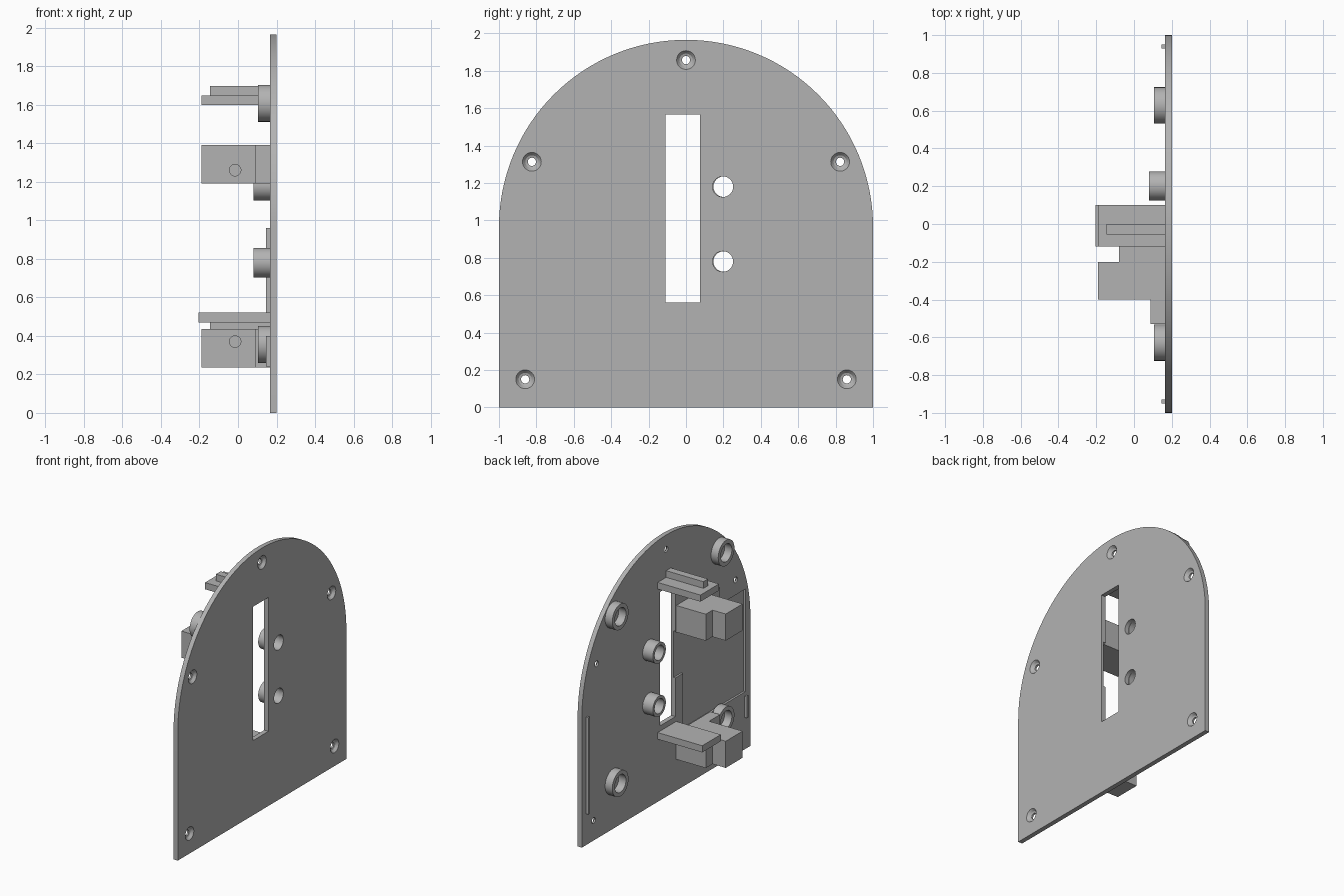
import bpy, bmesh, math
from mathutils import Vector

cube = bpy.data.objects.get("Cube")
if cube:
    bpy.data.objects.remove(cube, do_unlink=True)

grey = bpy.data.materials.new("plain grey")
grey.use_nodes = True
COLOUR = (0.45, 0.45, 0.45, 1)
grey.diffuse_color = COLOUR
grey.node_tree.nodes["Principled BSDF"].inputs["Base Color"].default_value = COLOUR

BACK, FACE = 0.165, 0.2      # inner and outer faces of the plate
ROOT = BACK + 0.005          # parts sink slightly into the plate


def finish(name, bm):
    bmesh.ops.recalc_face_normals(bm, faces=bm.faces)
    mesh = bpy.data.meshes.new(name)
    bm.to_mesh(mesh)
    bm.free()
    mesh.materials.append(grey)
    ob = bpy.data.objects.new(name, mesh)
    bpy.context.collection.objects.link(ob)
    return ob


def prism(name, points, offset):
    """Extrude a planar outline of 3D points along offset."""
    bm = bmesh.new()
    face = bm.faces.new([bm.verts.new(p) for p in points])
    ext = bmesh.ops.extrude_face_region(bm, geom=[face])
    verts = [v for v in ext["geom"] if isinstance(v, bmesh.types.BMVert)]
    bmesh.ops.translate(bm, verts=verts, vec=offset)
    return finish(name, bm)


def box(name, x0, x1, y0, y1, z0, z1):
    outline = [(x0, y0, z0), (x1, y0, z0), (x1, y1, z0), (x0, y1, z0)]
    return prism(name, outline, (0, 0, z1 - z0))


def lathe(name, profile, y, z, closed=True, axis="X", steps=40):
    """Spin (radius, x) points about a line along x through y, z."""
    bm = bmesh.new()
    verts = [bm.verts.new((a, y + r, z)) for r, a in profile]
    edges = [bm.edges.new(p) for p in zip(verts, verts[1:])]
    if closed:
        edges.append(bm.edges.new((verts[-1], verts[0])))
    bmesh.ops.spin(bm, geom=verts + edges, cent=(0, y, z), axis=(1, 0, 0),
                   angle=math.tau, steps=steps, use_duplicate=False)
    bmesh.ops.remove_doubles(bm, verts=bm.verts, dist=1e-5)
    return finish(name, bm)


def cut(ob, cutters):
    for c in cutters:
        mod = ob.modifiers.new("cut", "BOOLEAN")
        mod.operation, mod.solver, mod.object = "DIFFERENCE", "EXACT", c
    deps = bpy.context.evaluated_depsgraph_get()
    mesh = bpy.data.meshes.new_from_object(ob.evaluated_get(deps))
    ob.modifiers.clear()
    ob.data = mesh
    for c in cutters:
        bpy.data.objects.remove(c, do_unlink=True)


def smooth(ob):
    bpy.ops.object.select_all(action="DESELECT")
    ob.select_set(True)
    bpy.context.view_layer.objects.active = ob
    bpy.ops.object.shade_smooth_by_angle(angle=math.radians(30))


# Arched plate
SPRING = 0.965
outline = [(BACK, -1, 0), (BACK, 1, 0)]
for i in range(65):
    a = math.pi * i / 64
    outline.append((BACK, math.cos(a), SPRING + math.sin(a)))
plate = prism("arched_plate", outline, (FACE - BACK, 0, 0))

# Slot, post openings, countersunk screw holes and shallow board recess
cutters = [box("slot_cutter", 0, 0.4, -0.11, 0.075, 0.56, 1.565)]
for z in (0.78, 1.18):
    cutters.append(lathe("post_cutter", [(0, 0), (0.055, 0), (0.055, 0.4), (0, 0.4)],
                         0.197, z, closed=False))
for y, z in ((0, 1.857), (-0.824, 1.313), (0.824, 1.313), (-0.86, 0.15), (0.86, 0.15)):
    profile = [(0, 0), (0.022, 0), (0.022, 0.178), (0.035, 0.182), (0.052, 0.202),
               (0.052, 0.3), (0, 0.3)]
    cutters.append(lathe("screw_cutter", profile, y, z, closed=False, steps=24))
recess = [(-0.94, 0.43), (-0.2, 0.43), (-0.2, 0.85), (-0.08, 0.85), (-0.08, 1.2), (-0.94, 1.2)]
cutters.append(prism("recess_cutter", [(0.1, y, z) for y, z in recess], (0.08, 0, 0)))
cut(plate, cutters)
smooth(plate)


# Hollow round bosses and guide posts
def tube(name, outer, inner, tip, y, z):
    ob = lathe(name, [(inner, tip), (outer, tip), (outer, ROOT), (inner, ROOT)], y, z)
    smooth(ob)


for side, y in (("left", 0.628), ("right", -0.628)):
    for level, z in (("lower", 0.355), ("upper", 1.607)):
        tube(f"{level}_{side}_boss", 0.096, 0.066, 0.105, y, z)
for level, z in (("lower", 0.78), ("upper", 1.18)):
    tube(f"{level}_guide_post", 0.077, 0.055, 0.08, 0.202, z)

# Stepped brackets, each with a blind screw hole
step = [(ROOT, -0.12), (-0.08, -0.12), (-0.08, -0.2), (-0.19, -0.2),
        (-0.19, -0.4), (0.088, -0.4), (0.088, -0.53), (ROOT, -0.53)]
for level, z, hole in (("lower", 0.235, 0.37), ("upper", 1.19, 1.26)):
    bracket = prism(f"{level}_bracket", [(x, y, z) for x, y in step], (0, 0, 0.2))
    bm = bmesh.new()
    ring = [bm.verts.new((-0.015 + 0.03 * math.cos(i * math.tau / 24), -0.5,
                          hole + 0.03 * math.sin(i * math.tau / 24))) for i in range(24)]
    ext = bmesh.ops.extrude_face_region(bm, geom=[bm.faces.new(ring)])
    far = [v for v in ext["geom"] if isinstance(v, bmesh.types.BMVert)]
    bmesh.ops.translate(bm, verts=far, vec=(0, 0.25, 0))
    cut(bracket, [finish("bracket_hole_cutter", bm)])
    smooth(bracket)

# Ledges above and below the slot, each with a stiffening rib
box("upper_ledge", -0.19, ROOT, -0.12, 0.1, 1.597, 1.647)
box("upper_ledge_rib", -0.145, ROOT, -0.055, 0, 1.64, 1.697)
box("lower_ledge", -0.205, ROOT, -0.12, 0.1, 0.47, 0.52)
box("lower_ledge_rib", -0.145, ROOT, -0.055, 0, 0.425, 0.48)

# Thin edge rails
box("left_edge_rail", 0.145, ROOT, 0.93, 0.95, 0.235, 0.96)
box("right_edge_rail", 0.145, ROOT, -0.95, -0.93, 0.24, 0.4)
